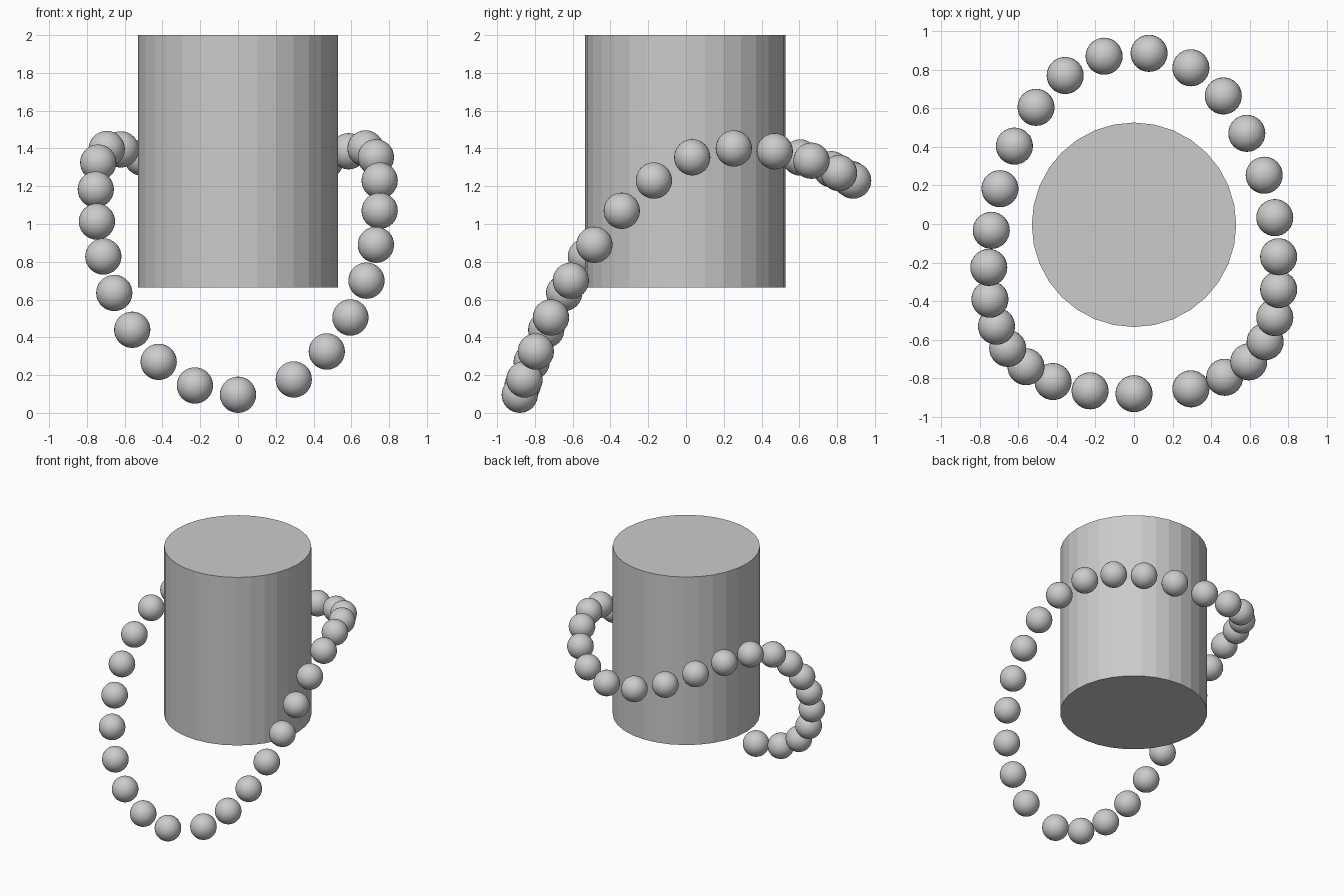
import bpy

BEAD_RADIUS = 0.096

# Core: flat-shaded cylinder hanging inside the ring of beads
bpy.ops.mesh.primitive_cylinder_add(vertices=32, radius=0.53, depth=1.335,
                                    location=(0, -0.004, 1.3325))
bpy.context.object.name = "cylinder_core"

# Bead centres, from the low front bead round the right side, back and left
path = [
    (0.0, -0.88, 0.096), (0.295, -0.855, 0.177), (0.47, -0.795, 0.325),
    (0.595, -0.715, 0.505), (0.68, -0.61, 0.70), (0.73, -0.485, 0.89),
    (0.75, -0.34, 1.07), (0.75, -0.17, 1.23), (0.73, 0.033, 1.353),
    (0.675, 0.253, 1.40), (0.585, 0.47, 1.385), (0.463, 0.664, 1.335),
    (0.295, 0.81, 1.27), (0.078, 0.885, 1.23), (-0.155, 0.87, 1.24),
    (-0.357, 0.77, 1.29), (-0.508, 0.605, 1.352), (-0.62, 0.404, 1.395),
    (-0.695, 0.183, 1.397), (-0.74, -0.033, 1.325), (-0.753, -0.225, 1.183),
    (-0.747, -0.39, 1.013), (-0.713, -0.53, 0.828), (-0.655, -0.645, 0.635),
    (-0.56, -0.74, 0.44), (-0.42, -0.817, 0.27), (-0.228, -0.865, 0.145),
]

# Beads: one smooth sphere mesh shared by every bead
bpy.ops.mesh.primitive_uv_sphere_add(segments=32, ring_count=16,
                                     radius=BEAD_RADIUS, location=path[0])
bpy.ops.object.shade_smooth()
first = bpy.context.object
first.name = "bead_00"
for i, centre in enumerate(path[1:], 1):
    bead = bpy.data.objects.new(f"bead_{i:02d}", first.data)
    bead.location = centre
    bpy.context.collection.objects.link(bead)
